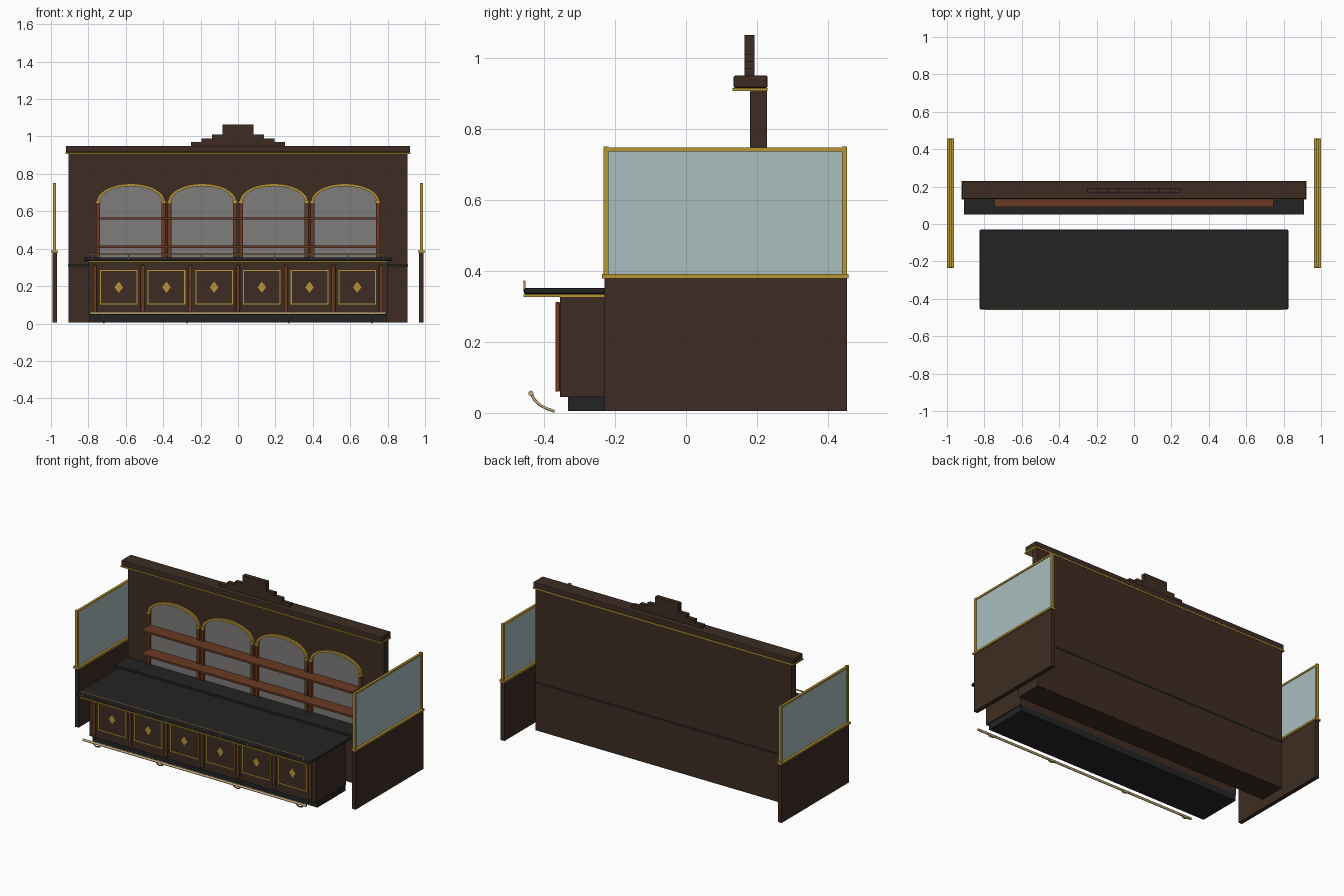
import bpy, bmesh, math
from mathutils import Vector

if "Cube" in bpy.data.objects:
    bpy.data.objects.remove(bpy.data.objects["Cube"])


def material(name, r, g, b):
    def lin(c):
        c /= 255
        return c / 12.92 if c < 0.04045 else ((c + 0.055) / 1.055) ** 2.4
    m = bpy.data.materials.new(name)
    m.diffuse_color = (lin(r), lin(g), lin(b), 1)
    m.use_nodes = True
    m.node_tree.nodes["Principled BSDF"].inputs["Base Color"].default_value = m.diffuse_color
    return m


WOOD = material("dark wood", 61, 44, 34)
RED = material("red wood", 106, 59, 35)
BLACK = material("black stone", 36, 36, 37)
GOLD = material("gold trim", 184, 150, 54)
BRASS = material("pale brass", 198, 170, 120)
GLASS = material("pale glass", 170, 188, 188)
MIRROR = material("grey mirror", 128, 125, 123)


def finish(name, bm, mat, bevel=0.0):
    bmesh.ops.recalc_face_normals(bm, faces=bm.faces)
    me = bpy.data.meshes.new(name)
    bm.to_mesh(me)
    bm.free()
    me.materials.append(mat)
    ob = bpy.data.objects.new(name, me)
    bpy.context.collection.objects.link(ob)
    if bevel:
        mod = ob.modifiers.new("edge", 'BEVEL')
        mod.width = bevel
        mod.segments = 2
    return ob


def box(name, mat, x, y, z, bevel=0.0):
    """Box from (min, max) ranges on each axis."""
    bm = bmesh.new()
    bmesh.ops.create_cube(bm, size=1)
    for v in bm.verts:
        v.co = Vector([(r[0] + r[1]) / 2 + c * (r[1] - r[0]) for c, r in zip(v.co, (x, y, z))])
    return finish(name, bm, mat, bevel)


def prism(name, mat, pts, y0, y1):
    """Outline in x and z, extruded from y0 to y1."""
    bm = bmesh.new()
    face = bm.faces.new([bm.verts.new((x, y0, z)) for x, z in pts])
    new = bmesh.ops.extrude_face_region(bm, geom=[face])["geom"]
    bmesh.ops.translate(bm, vec=(0, y1 - y0, 0), verts=[g for g in new if isinstance(g, bmesh.types.BMVert)])
    return finish(name, bm, mat)


def tube(name, mat, pts, radius):
    cu = bpy.data.curves.new(name, 'CURVE')
    cu.dimensions = '3D'
    cu.bevel_depth = radius
    cu.bevel_resolution = 2
    cu.use_fill_caps = True
    sp = cu.splines.new('POLY')
    sp.points.add(len(pts) - 1)
    for p, c in zip(sp.points, pts):
        p.co = (*c, 1)
    cu.materials.append(mat)
    ob = bpy.data.objects.new(name, cu)
    bpy.context.collection.objects.link(ob)
    return ob


def arc(cx, z, rx, rz, n=20):
    return [(cx + rx * math.cos(math.pi * i / n), z + rz * math.sin(math.pi * i / n)) for i in range(n + 1)]


# Back cabinet, its worktop and the tall back wall
box("back_cabinet", WOOD, (-0.905, 0.905), (0.06, 0.228), (0.005, 0.306))
box("back_worktop", BLACK, (-0.91, 0.91), (0.05, 0.23), (0.304, 0.316))
box("back_wall", WOOD, (-0.905, 0.905), (0.18, 0.228), (0.316, 0.912))
box("cornice_trim", GOLD, (-0.922, 0.922), (0.131, 0.23), (0.907, 0.915))
box("cornice", WOOD, (-0.92, 0.92), (0.134, 0.23), (0.915, 0.95), 0.005)

# Stepped crest
z = 0.948
for half, top in ((0.25, 0.97), (0.195, 0.99), (0.14, 1.01), (0.083, 1.065)):
    box("crest_step", WOOD, (-half, half), (0.165, 0.193), (z, top))
    z = top

# Arched mirrors with columns and gold arches
for i in range(4):
    cx = (i - 1.5) * 0.382
    prism("arched_mirror", MIRROR, [(cx - 0.17, 0.316), (cx + 0.17, 0.316)] + arc(cx, 0.652, 0.17, 0.088), 0.175, 0.182)
    prism("gold_arch", GOLD, arc(cx, 0.65, 0.183, 0.098) + arc(cx, 0.65, 0.168, 0.084)[::-1], 0.166, 0.182)
    for s in (-1, 1):
        px = cx + s * 0.175
        box("mirror_column", RED, (px - 0.01, px + 0.01), (0.162, 0.182), (0.316, 0.645))
        box("column_capital", GOLD, (px - 0.013, px + 0.013), (0.16, 0.182), (0.643, 0.655))

# Bottle shelves
for z in (0.41, 0.562):
    box("shelf", RED, (-0.745, 0.745), (0.09, 0.18), (z - 0.006, z + 0.006))

# Front counter
box("counter_plinth", BLACK, (-0.795, 0.795), (-0.333, -0.05), (0.005, 0.045))
box("counter_body", WOOD, (-0.80, 0.80), (-0.355, -0.05), (0.045, 0.327))
box("counter_trim", GOLD, (-0.80, 0.80), (-0.458, -0.04), (0.326, 0.334))
box("counter_top", BLACK, (-0.825, 0.825), (-0.457, -0.03), (0.334, 0.352), 0.006)

# Pilasters between the counter panels
for i in range(7):
    px = (i - 3) * 0.255
    box("pilaster", RED, (px - 0.01, px + 0.01), (-0.368, -0.355), (0.06, 0.312), 0.003)

# Panels with gold frames and diamonds
for i in range(6):
    cx = (i - 2.5) * 0.255
    for s in (-1, 1):
        ex, ez = cx + s * 0.098, 0.194 + s * 0.09
        box("panel_frame_side", GOLD, (ex - 0.003, ex + 0.003), (-0.36, -0.354), (0.101, 0.287))
        box("panel_frame_rail", GOLD, (cx - 0.101, cx + 0.101), (-0.36, -0.354), (ez - 0.003, ez + 0.003))
    prism("panel_diamond", GOLD, [(cx - 0.023, 0.194), (cx, 0.164), (cx + 0.023, 0.194), (cx, 0.224)], -0.361, -0.354)

# Rail along the counter edge
tube("counter_rail", BRASS, [(-0.795, -0.455, 0.369), (0.795, -0.455, 0.369)], 0.004)
for i in range(9):
    px = (i - 4) * 0.195
    tube("counter_rail_post", BRASS, [(px, -0.455, 0.345), (px, -0.455, 0.369)], 0.003)

# Foot rail on curved brackets
tube("foot_rail", BRASS, [(-0.79, -0.437, 0.055), (0.79, -0.437, 0.055)], 0.0075)
for px in (-0.717, -0.272, 0.272, 0.717):
    tube("foot_rail_bracket", BRASS, [(px, -0.437, 0.055), (px, -0.426, 0.036), (px, -0.41, 0.021),
                                      (px, -0.392, 0.012), (px, -0.37, 0.004)], 0.004)

# End screens: wood base, gold frame and glass
for s in (-1, 1):
    def side(a, b):
        return tuple(sorted((s * a, s * b)))
    box("screen_base", WOOD, side(0.967, 0.993), (-0.23, 0.453), (0.005, 0.38))
    box("screen_cap", GOLD, side(0.963, 1.0), (-0.236, 0.458), (0.379, 0.391))
    box("screen_glass", GLASS, side(0.978, 0.984), (-0.22, 0.442), (0.391, 0.737))
    box("screen_top_rail", GOLD, side(0.974, 0.989), (-0.232, 0.454), (0.736, 0.747))
    for y in (-0.225, 0.447):
        box("screen_post", GOLD, side(0.973, 0.99), (y - 0.007, y + 0.007), (0.39, 0.75))
